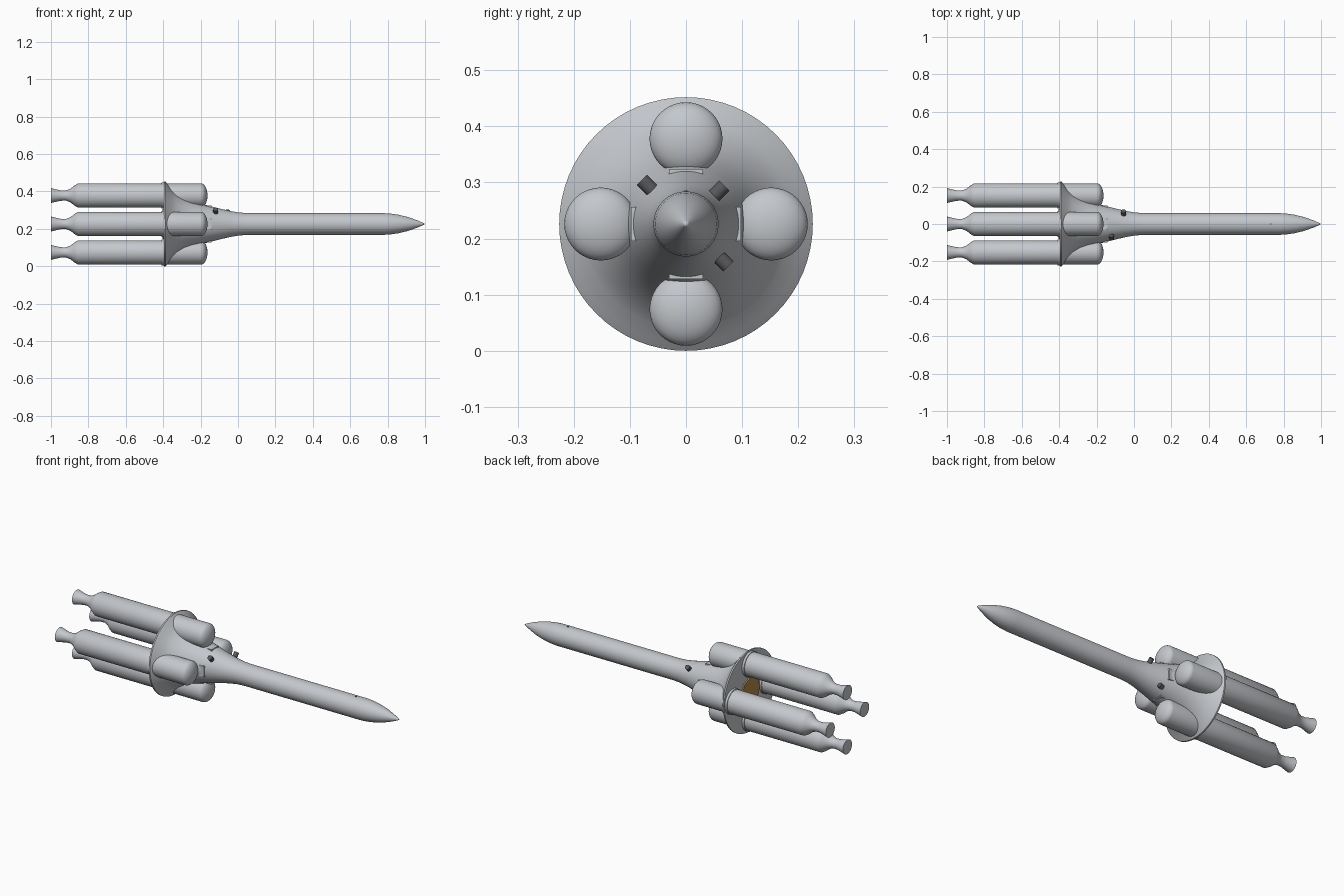
import bpy, math
from mathutils import Matrix, Vector

cube = bpy.data.objects.get("Cube")
if cube:
    bpy.data.objects.remove(cube, do_unlink=True)

AXIS_Z = 0.226      # height of the long axis
RING = 0.152        # distance of the boosters from the axis


def material(name, rgb):
    m = bpy.data.materials.new(name)
    m.use_nodes = True
    m.diffuse_color = (*rgb, 1)
    m.node_tree.nodes["Principled BSDF"].inputs["Base Color"].default_value = (*rgb, 1)
    return m


GREY = material("light grey", (0.55, 0.57, 0.6))
DARK = material("dark grey", (0.1, 0.1, 0.11))
GOLD = material("bronze", (0.45, 0.24, 0.07))


def finish(name, verts, faces, mat, smooth=True):
    mesh = bpy.data.meshes.new(name)
    mesh.from_pydata(verts, [], faces)
    mesh.materials.append(mat)
    ob = bpy.data.objects.new(name, mesh)
    bpy.context.collection.objects.link(ob)
    bpy.ops.object.select_all(action='DESELECT')
    ob.select_set(True)
    bpy.context.view_layer.objects.active = ob
    bpy.ops.object.mode_set(mode='EDIT')
    bpy.ops.mesh.select_all(action='SELECT')
    bpy.ops.mesh.normals_make_consistent(inside=False)
    bpy.ops.object.mode_set(mode='OBJECT')
    if smooth:
        bpy.ops.object.shade_smooth_by_angle(angle=math.radians(35))
    return ob


def lathe(name, profile, mat, sides=48, y=0, z=0):
    """Turn (x, radius) points around a line parallel to the x axis."""
    verts, rings = [], []
    for x, r in profile:
        count = sides if r > 0 else 1
        rings.append([len(verts) + i for i in range(count)])
        for i in range(count):
            a = math.tau * i / sides
            verts.append((x, y + r * math.cos(a), AXIS_Z + z + r * math.sin(a)))
    faces = []
    for a, b in zip(rings, rings[1:]):
        for i in range(sides):
            j = (i + 1) % sides
            if len(b) == 1:
                faces.append((a[i], a[j], b[0]))
            else:
                faces.append((a[i], a[j], b[j], b[i]))
    for ring in (rings[0], rings[-1]):
        if len(ring) > 1:
            faces.append(ring)
    return finish(name, verts, faces, mat)


def place_radially(ob, x, radius, angle):
    """Turn local z outward from the axis at the given angle."""
    turn = Matrix.Rotation(angle - math.pi / 2, 4, 'X')
    out = Vector((x, radius * math.cos(angle), AXIS_Z + radius * math.sin(angle)))
    ob.matrix_world = Matrix.Translation(out) @ turn


def box(name, size, mat, x, radius, angle):
    sx, sy, sz = (s / 2 for s in size)
    verts = [(i * sx, j * sy, k * sz) for i in (-1, 1) for j in (-1, 1) for k in (-1, 1)]
    faces = [(0, 1, 3, 2), (4, 6, 7, 5), (0, 4, 5, 1), (2, 3, 7, 6), (0, 2, 6, 4), (1, 5, 7, 3)]
    ob = finish(name, verts, faces, mat, smooth=False)
    place_radially(ob, x, radius, angle)


# Flared skirt, slim hull and pointed nose in one turned shape
lathe("hull", [(-0.395, 0.226), (-0.387, 0.226), (-0.375, 0.212), (-0.355, 0.187),
               (-0.33, 0.165), (-0.29, 0.141), (-0.25, 0.124), (-0.2, 0.109),
               (-0.15, 0.096), (-0.1, 0.083), (-0.04, 0.069), (0.01, 0.061),
               (0.06, 0.058), (0.78, 0.058), (0.82, 0.055), (0.86, 0.049),
               (0.91, 0.037), (0.96, 0.019), (0.99, 0.006), (1, 0)], GREY, 64)

# Plate at the centre of the skirt's rear
lathe("rear_plate", [(-0.403, 0.08), (-0.394, 0.08)], GOLD, 8)

# Boosters with nozzle, domed front, collar and bracket
nozzle = [(-1, 0.04), (-0.98, 0.035), (-0.95, 0.028), (-0.92, 0.027), (-0.895, 0.037),
          (-0.875, 0.053), (-0.855, 0.065)]
dome = [(-0.198 + 0.035 * math.sin(t * math.pi / 16), 0.065 * math.cos(t * math.pi / 16))
        for t in range(8)] + [(-0.163, 0)]
for n in range(4):
    angle = n * math.pi / 2
    y, z = RING * math.cos(angle), RING * math.sin(angle)
    lathe(f"booster_{n + 1}", nozzle + dome, GREY, 40, y, z)
    lathe(f"booster_collar_{n + 1}", [(-0.408, 0.069), (-0.39, 0.069)], GREY, 40, y, z)
    box(f"booster_bracket_{n + 1}", (0.04, 0.06, 0.04), GREY, -0.162, 0.078, angle)

# Small round thrusters standing out from the skirt
for n, (x, radius, degrees) in enumerate([(-0.12, 0.098, 135), (-0.056, 0.084, 45), (-0.115, 0.094, -45)]):
    bpy.ops.mesh.primitive_cylinder_add(vertices=20, radius=0.013, depth=0.026)
    ob = bpy.context.object
    ob.name = f"thruster_{n + 1}"
    ob.data.materials.append(DARK)
    bpy.ops.object.shade_smooth_by_angle(angle=math.radians(35))
    place_radially(ob, x, radius, math.radians(degrees))

# Tiny sensor on top of the hull
box("hull_sensor", (0.008, 0.005, 0.004), DARK, 0.73, 0.058, math.pi / 2)
